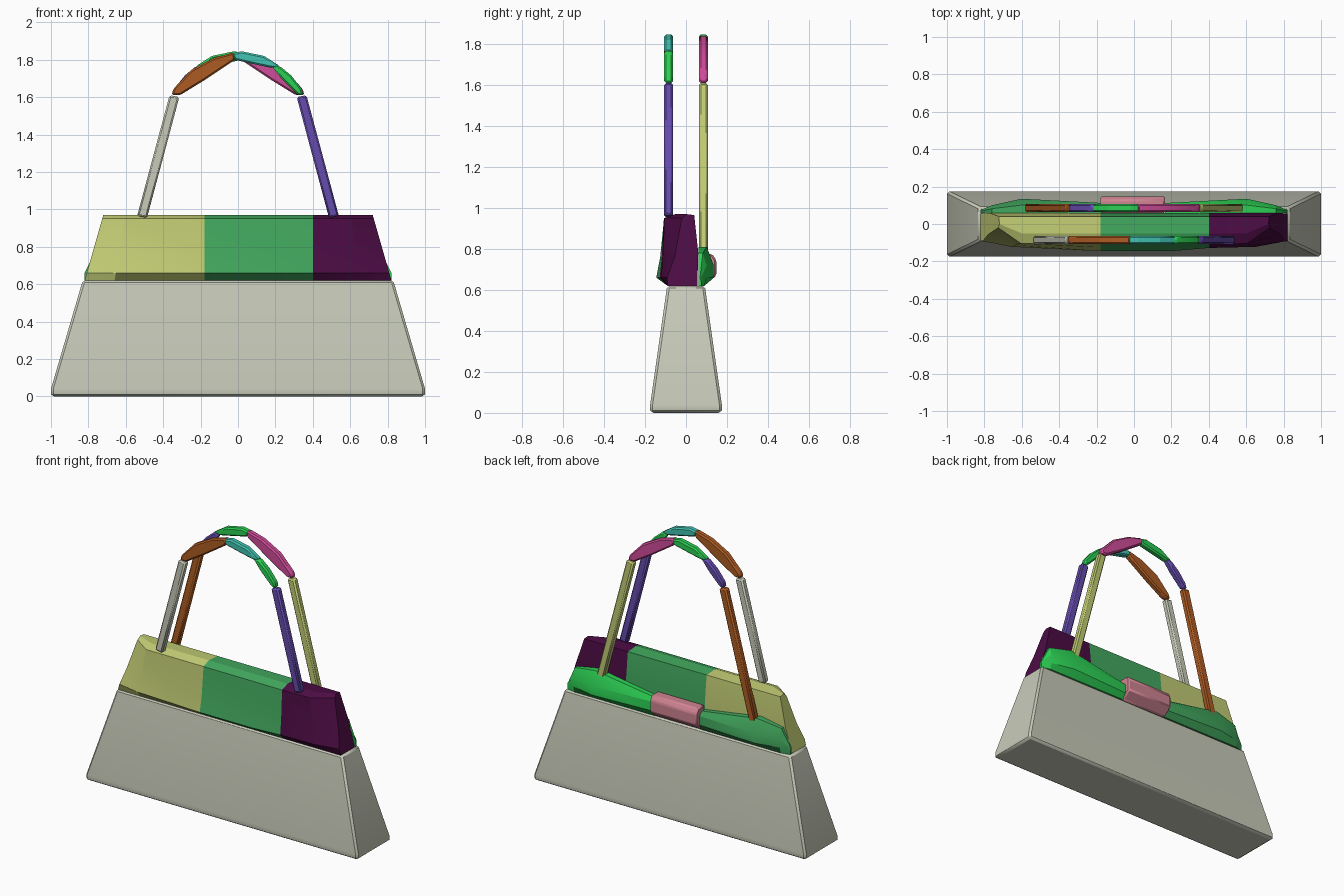
import bpy, bmesh, math

cube = bpy.data.objects.get("Cube")
if cube:
    bpy.data.objects.remove(cube, do_unlink=True)


def material(name, rgb):
    """Flat material from display RGB (0-255), stored as linear values."""
    lin = [((c / 255 + 0.055) / 1.055) ** 2.4 if c > 10 else c / 255 / 12.92 for c in rgb]
    m = bpy.data.materials.new(name)
    m.use_nodes = True
    m.diffuse_color = (*lin, 1)
    m.node_tree.nodes["Principled BSDF"].inputs["Base Color"].default_value = (*lin, 1)
    return m


GREY = material("stone grey", (200, 203, 186))
LIME = material("pale lime", (194, 204, 116))
GREEN = material("leaf green", (66, 168, 94))
PLUM = material("dark plum", (76, 12, 68))
BROWN = material("rust brown", (174, 92, 36))
TEAL = material("teal", (66, 196, 178))
BRIGHT = material("bright green", (44, 208, 84))
VIOLET = material("violet", (102, 76, 174))
MAGENTA = material("magenta", (208, 76, 154))
ROSE = material("dusty rose", (208, 132, 146))


def loft(name, rings, mat, bevel=0.0, angle=20):
    """Join matching rings of points into a closed solid."""
    bm = bmesh.new()
    vs = [[bm.verts.new(p) for p in r] for r in rings]
    n = len(rings[0])
    for a, b in zip(vs, vs[1:]):
        for i in range(n):
            j = (i + 1) % n
            bm.faces.new((a[i], a[j], b[j], b[i]))
    bm.faces.new(vs[0])
    bm.faces.new(vs[-1])
    bmesh.ops.recalc_face_normals(bm, faces=bm.faces)
    me = bpy.data.meshes.new(name)
    bm.to_mesh(me)
    bm.free()
    me.materials.append(mat)
    ob = bpy.data.objects.new(name, me)
    bpy.context.collection.objects.link(ob)
    if bevel:
        mod = ob.modifiers.new("soft edges", 'BEVEL')
        mod.width = bevel
        mod.segments = 1
        mod.limit_method = 'ANGLE'
        mod.angle_limit = math.radians(25)
    bpy.ops.object.select_all(action='DESELECT')
    ob.select_set(True)
    bpy.context.view_layer.objects.active = ob
    bpy.ops.object.shade_smooth_by_angle(angle=math.radians(angle))
    return ob


# Tapered bag body
def rect(x, y, z):
    return [(-x, -y, z), (x, -y, z), (x, y, z), (-x, y, z)]


loft("bag_body", [rect(0.995, 0.17, 0), rect(1.0, 0.175, 0.012), rect(1.0, 0.175, 0.04),
                  rect(0.83, 0.092, 0.62)], GREY, bevel=0.012, angle=35)


# Upper front block: three coloured lengths sharing one cross-section
def block_ring(xb, xt, low, top, ridge):
    profile = [(0.055, 0.62), (0.06, 0.78), (0.04, 0.965), (ridge, 0.97), (top, 0.95),
               ((low + top) / 2, 0.76), (low, 0.66), (max(low, -0.09), 0.62)]
    return [(xt + (xb - xt) * (0.97 - z) / 0.35, y, z) for y, z in profile]


def block_end(s):
    return [block_ring(0.82 * s, 0.72 * s, -0.092, -0.02, 0.0),
            block_ring(0.66 * s, 0.60 * s, -0.122, -0.105, -0.05)]


seam_a = block_ring(-0.18, -0.18, -0.145, -0.105, -0.05)
seam_b = block_ring(0.40, 0.40, -0.128, -0.108, -0.05)
mid = block_ring(0.2, 0.2, -0.145, -0.107, -0.05)
loft("front_panel_right", block_end(-1) + [seam_a], LIME)
loft("front_panel_middle", [seam_a, mid, seam_b], GREEN)
loft("front_panel_left", [seam_b] + block_end(1)[::-1], PLUM)


# Back flap: two wings, (x, outer y, top z) at each station
def flap_ring(x, y, z):
    return [(x, 0.06, 0.62), (x, 0.06, z), (x, 0.06 + (y - 0.06) * 0.55, z),
            (x, y, min(0.72, z - 0.02)), (x, y, 0.66), (x, min(y, 0.09), 0.62)]


stations = [(0.82, 0.075, 0.66), (0.76, 0.10, 0.78), (0.60, 0.135, 0.81), (0.165, 0.112, 0.742)]
for side, s, mat in (("left", 1, BRIGHT), ("right", -1, GREEN)):
    loft("back_flap_" + side, [flap_ring(s * x, y, z) for x, y, z in stations], mat)

# Clasp in the middle of the back flap
clasp = [(0.06, 0.62), (0.06, 0.775), (0.128, 0.775), (0.148, 0.745), (0.148, 0.67), (0.09, 0.62)]
loft("back_clasp", [[(x, y, z) for y, z in clasp] for x in (-0.18, 0.165)], ROSE, bevel=0.008)


# Handles: each is two straight legs and three chunky arch pieces
def prism(name, outline, y, flip, mat):
    """Extrude an x-z outline through the strap thickness."""
    loft(name, [[(x * flip, y + d, z) for x, z in outline] for d in (-0.022, 0.022)],
         mat, bevel=0.009)


def leg(s, foot_z):
    foot_x = 0.34 + (1.61 - foot_z) * 0.266
    return [(s * (foot_x - 0.026), foot_z - 0.006), (s * (foot_x + 0.026), foot_z + 0.006),
            (s * 0.366, 1.61), (s * 0.314, 1.60)]


big_arch = [(-0.355, 1.61), (-0.345, 1.645), (-0.25, 1.745), (-0.13, 1.81), (-0.02, 1.84),
            (-0.015, 1.80), (-0.18, 1.69), (-0.31, 1.61)]
top_arch = [(-0.03, 1.835), (0.02, 1.845), (0.14, 1.82), (0.225, 1.765),
            (0.185, 1.755), (0.09, 1.775), (-0.02, 1.80)]
small_arch = [(0.18, 1.765), (0.225, 1.765), (0.285, 1.715), (0.34, 1.645), (0.35, 1.61),
              (0.32, 1.61), (0.235, 1.695)]

# The back handle is the front one turned half way round, with longer legs
handles = [("front", -0.085, 1, 0.96, (GREY, BROWN, TEAL, BRIGHT, VIOLET)),
           ("back", 0.085, -1, 0.77, (LIME, MAGENTA, BRIGHT, VIOLET, BROWN))]
for side, y, flip, foot, mats in handles:
    parts = (("long_side_leg", leg(-1, foot)), ("long_arch", big_arch), ("top_arch", top_arch),
             ("short_arch", small_arch), ("short_side_leg", leg(1, foot)))
    for (part, outline), mat in zip(parts, mats):
        prism(f"{side}_handle_{part}", outline, y, flip, mat)
